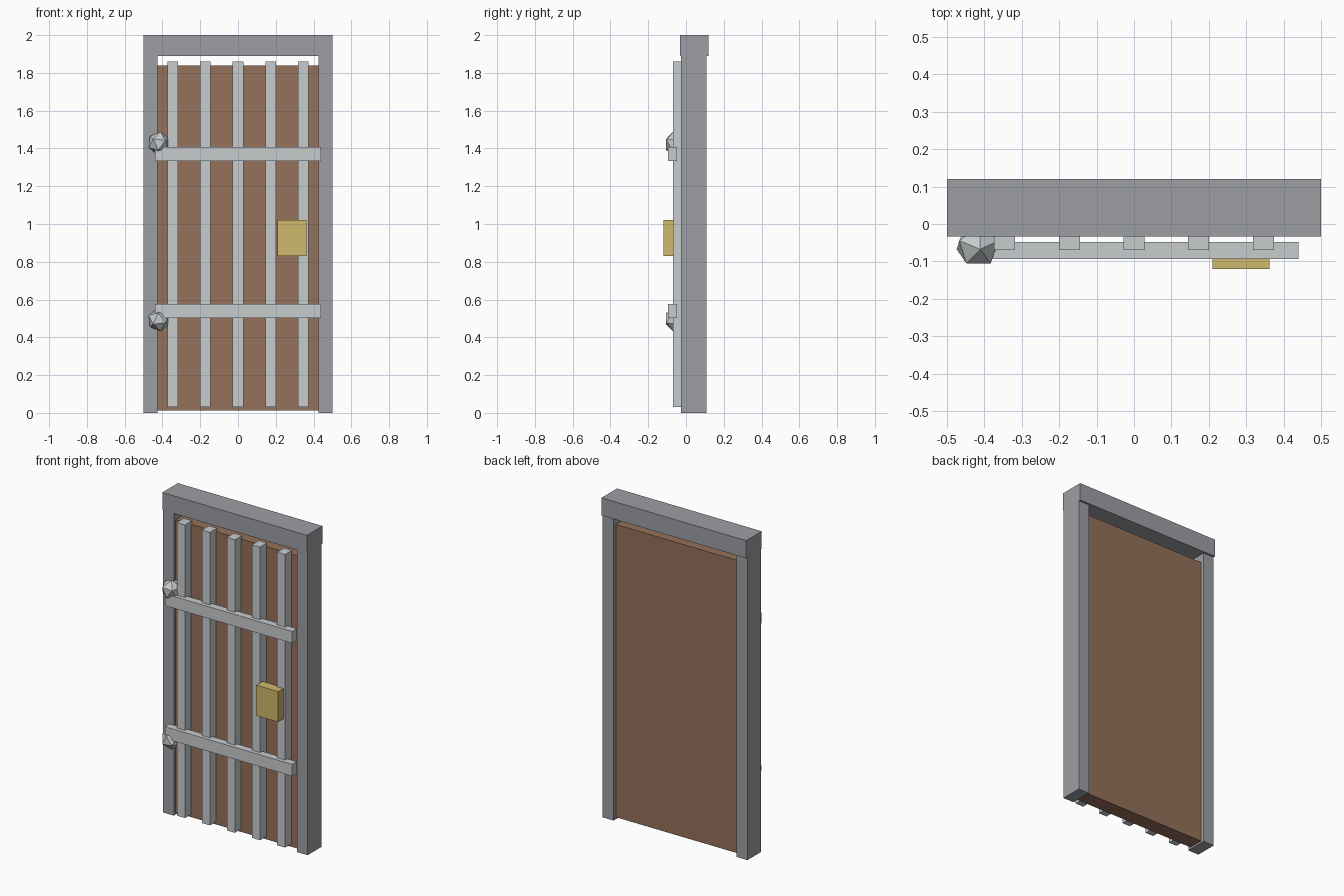
import bpy, bmesh
from mathutils import Matrix, Vector

cube = bpy.data.objects.get("Cube")
if cube:
    bpy.data.objects.remove(cube, do_unlink=True)


def material(name, srgb):
    lin = [((c / 255 + 0.055) / 1.055) ** 2.4 for c in srgb] + [1.0]
    m = bpy.data.materials.new(name)
    m.use_nodes = True
    m.diffuse_color = lin
    m.node_tree.nodes["Principled BSDF"].inputs["Base Color"].default_value = lin
    return m


STONE = material("grey_stone", (157, 159, 164))
METAL = material("pale_metal", (200, 204, 206))
WOOD = material("brown_wood", (149, 113, 90))
BRASS = material("brass", (208, 184, 109))


def add_object(name, bm, mat):
    mesh = bpy.data.meshes.new(name)
    bm.to_mesh(mesh)
    bm.free()
    mesh.materials.append(mat)
    obj = bpy.data.objects.new(name, mesh)
    bpy.context.collection.objects.link(obj)
    return obj


def box(name, mat, x, y, z):
    """Box spanning the given (low, high) range on each axis."""
    bm = bmesh.new()
    bmesh.ops.create_cube(bm, size=1)
    size = Vector([r[1] - r[0] for r in (x, y, z)])
    mid = Vector([(r[0] + r[1]) / 2 for r in (x, y, z)])
    bmesh.ops.transform(bm, matrix=Matrix.Translation(mid) @ Matrix.Diagonal(size).to_4x4(), verts=bm.verts)
    return add_object(name, bm, mat)


def hinge_knob(name, z, tip):
    """Faceted knob with one triangle facing forward; tip is 1 for down, -1 for up."""
    bm = bmesh.new()
    bmesh.ops.create_icosphere(bm, subdivisions=1, radius=0.062)
    bm.faces.ensure_lookup_table()
    face = bm.faces[0]
    n = face.calc_center_median().normalized()
    to_tip = (face.verts[0].co - face.calc_center_median()).normalized()
    row_y, row_z = -n, -to_tip * tip
    turn = Matrix((row_y.cross(row_z), row_y, row_z)).to_4x4()
    roll = Matrix.Rotation(0.12 * tip, 4, "Y")
    move = Matrix.Translation((-0.418, -0.056, z))
    bmesh.ops.transform(bm, matrix=move @ roll @ turn, verts=bm.verts)
    return add_object(name, bm, METAL)


# Frame
for side, x in (("right", (-0.5, -0.425)), ("left", (0.425, 0.5))):
    box(f"{side}_post", STONE, x, (-0.027, 0.108), (0, 1.89))
box("lintel", STONE, (-0.5, 0.5), (-0.033, 0.12), (1.89, 2))

# Door leaf
box("door_panel", WOOD, (-0.427, 0.427), (-0.008, 0.085), (0.012, 1.84))

# Upright bars
for i in range(5):
    mid = (i - 2) * 0.173
    box(f"upright_bar_{i + 1}", METAL, (mid - 0.028, mid + 0.028), (-0.07, 0), (0.03, 1.86))

# Cross bars and hinge knobs
for level, z in (("lower", 0.54), ("upper", 1.37)):
    box(f"{level}_cross_bar", METAL, (-0.44, 0.44), (-0.094, -0.048), (z - 0.037, z + 0.037))
hinge_knob("lower_hinge_knob", 0.492, -1)
hinge_knob("upper_hinge_knob", 1.428, 1)

# Lock
box("lock_plate", BRASS, (0.21, 0.362), (-0.12, -0.058), (0.83, 1.02))
